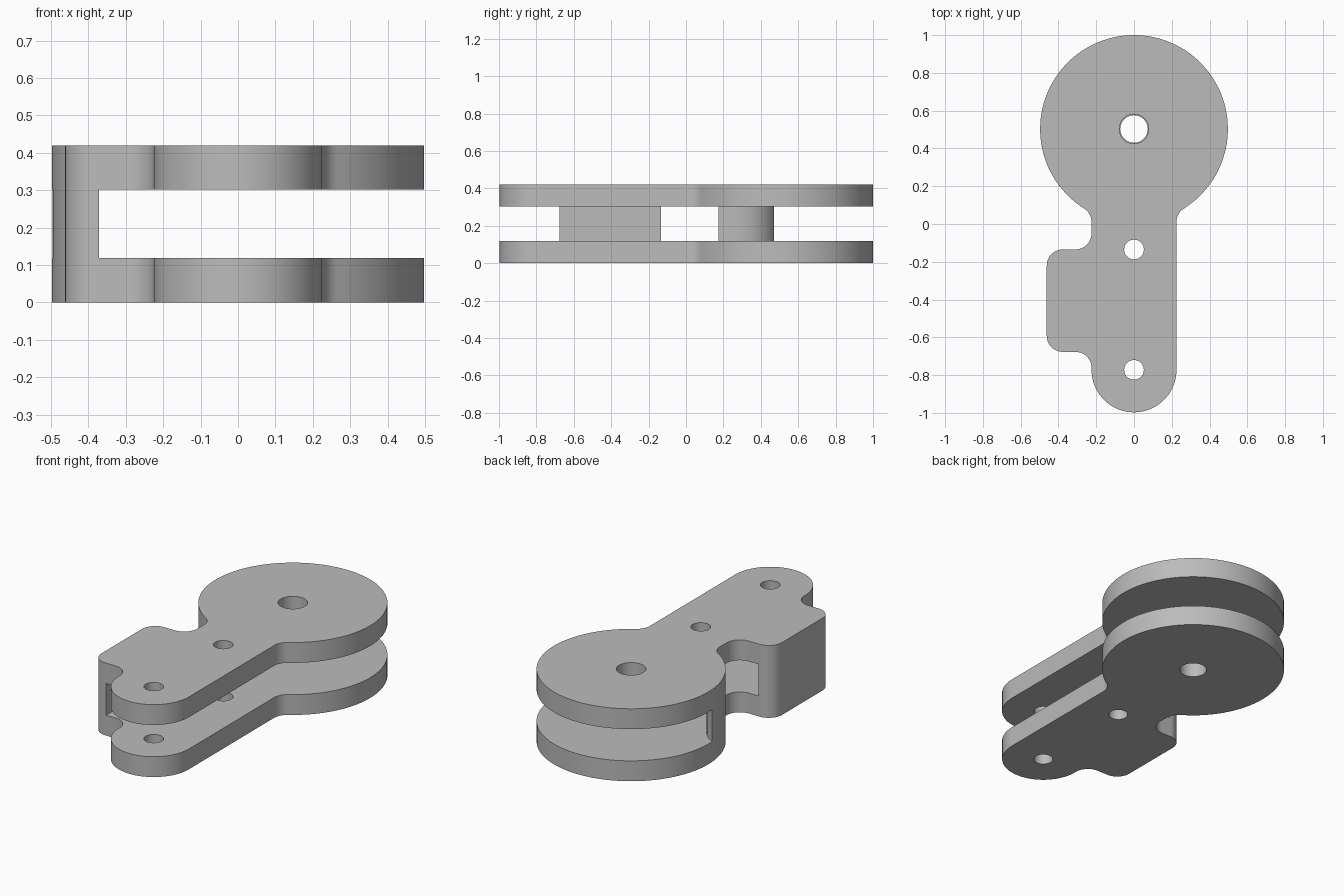
import bpy, bmesh
from math import sin, cos, radians, sqrt, atan2, degrees

cube = bpy.data.objects.get("Cube")
if cube:
    bpy.data.objects.remove(cube, do_unlink=True)

HEIGHT, PLATE = 0.42, 0.118
DISC_Y, DISC_R = 0.503, 0.497
HALF, FILLET = 0.225, 0.085
BUMP_X, BUMP_BACK, BUMP_FRONT = -0.462, -0.135, -0.677
TIP_Y = -0.772
WALL_X = -0.372

metal = bpy.data.materials.new("plain grey")
metal.use_nodes = True
grey = (0.5, 0.5, 0.5, 1)
metal.diffuse_color = grey
metal.node_tree.nodes["Principled BSDF"].inputs["Base Color"].default_value = grey


def arc(cx, cy, r, start, end, steps=12):
    angles = [radians(start + (end - start) * i / steps) for i in range(steps + 1)]
    return [(cx + r * cos(a), cy + r * sin(a)) for a in angles]


def extrude_profile(name, loops, z0, z1):
    """Fill an outline, leaving inner loops open, and raise it to a solid."""
    bm = bmesh.new()
    for loop in loops:
        verts = [bm.verts.new((x, y, z0)) for x, y in loop]
        for a, b in zip(verts, verts[1:] + verts[:1]):
            bm.edges.new((a, b))
    bmesh.ops.triangle_fill(bm, edges=bm.edges[:], use_beauty=True, use_dissolve=False)
    raised = bmesh.ops.extrude_face_region(bm, geom=bm.faces[:], use_keep_orig=True)
    top = [g for g in raised["geom"] if isinstance(g, bmesh.types.BMVert)]
    bmesh.ops.translate(bm, verts=top, vec=(0, 0, z1 - z0))
    bmesh.ops.recalc_face_normals(bm, faces=bm.faces[:])
    mesh = bpy.data.meshes.new(name)
    bm.to_mesh(mesh)
    bm.free()
    mesh.materials.append(metal)
    obj = bpy.data.objects.new(name, mesh)
    bpy.context.collection.objects.link(obj)
    bpy.ops.object.select_all(action='DESELECT')
    obj.select_set(True)
    bpy.context.view_layer.objects.active = obj
    bpy.ops.object.shade_smooth_by_angle(angle=radians(30))
    return obj


# Neck fillet tangent to both the arm side and the disc
neck_x = HALF + FILLET
neck_y = DISC_Y - sqrt((DISC_R + FILLET) ** 2 - neck_x ** 2)
tangent = degrees(atan2(DISC_Y - neck_y, neck_x))

# Rounded corners of the side bump
bump_cx = BUMP_X + FILLET
back_corner = arc(bump_cx, BUMP_BACK - FILLET, FILLET, 90, 180)
front_corner = arc(bump_cx, BUMP_FRONT + FILLET, FILLET, 180, 270)

# Plate outline, counter-clockwise from the right side of the neck
outline = (
    arc(neck_x, neck_y, FILLET, 180, 180 - tangent)
    + arc(0, DISC_Y, DISC_R, -tangent, 180 + tangent, 96)[1:-1]
    + arc(-neck_x, neck_y, FILLET, tangent, 0)
    + arc(-neck_x, BUMP_BACK + FILLET, FILLET, 0, -90)
    + back_corner
    + front_corner
    + arc(-neck_x, BUMP_FRONT - FILLET, FILLET, 90, 0)
    + arc(0, TIP_Y, HALF, 180, 360, 40)
)


def hole(y, r):
    return arc(0, y, r, 0, 360, 40)[:-1]


# Two matching plates with pivot and pin holes
for name, z, pivot in (("lower_plate", 0, 0.073), ("upper_plate", HEIGHT - PLATE, 0.078)):
    loops = [outline, hole(DISC_Y, pivot), hole(BUMP_BACK, 0.052), hole(TIP_Y, 0.052)]
    extrude_profile(name, loops, z, z + PLATE)

# Wall joining the plates along the bump
bump_wall = back_corner + front_corner + [
    (WALL_X, BUMP_FRONT), (WALL_X, BUMP_BACK)]
extrude_profile("bump_wall", [bump_wall], PLATE, HEIGHT - PLATE)

# Short wall along the disc rim with a rounded inner face
rim_start = degrees(atan2(-0.033, -0.496)) + 360
rim_end = 180 + degrees(atan2(sqrt(DISC_R ** 2 - WALL_X ** 2), -WALL_X))
rim = arc(0, DISC_Y, DISC_R, rim_start, rim_end, 16)
inner = [(WALL_X, 0.27), (-0.376, 0.31), (-0.389, 0.355), (-0.409, 0.395),
         (-0.436, 0.428), (-0.465, 0.453)]
extrude_profile("rim_wall", [rim + inner], PLATE, HEIGHT - PLATE)
